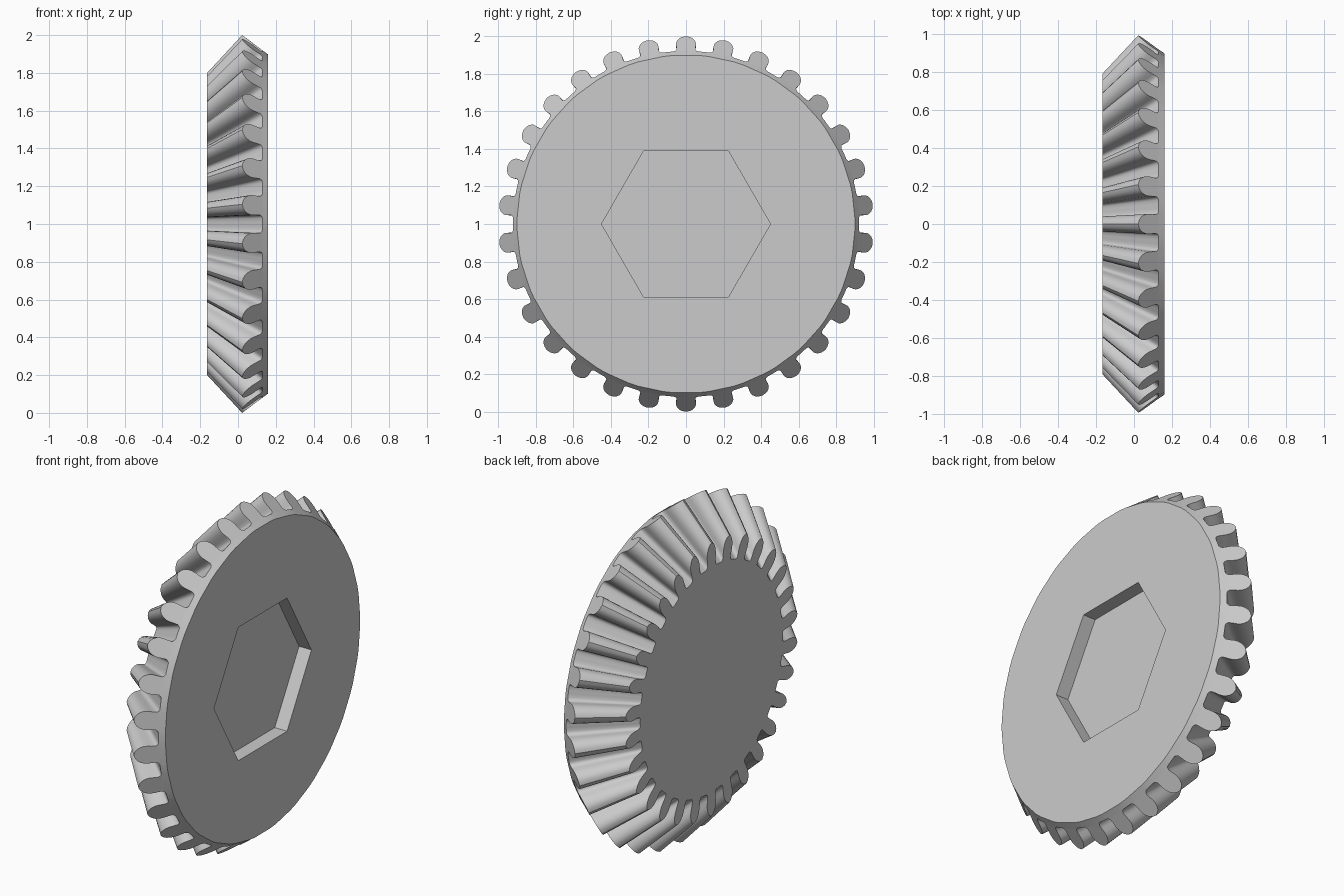
import bpy
import bmesh
from math import sin, cos, pi, radians

old = bpy.data.objects.get("Cube")
if old:
    bpy.data.objects.remove(old, do_unlink=True)

TEETH = 30
FRONT_X, BACK_X = -0.165, 0.16     # the two flat faces
APEX_X = -0.905                    # point where all teeth converge
ROOT, TIP = (0.13, 0.921), (0.022, 1.0)   # (x, radius) on the back cone
FACE_R, HEX_R, HEX_DEPTH = 0.90, 0.45, 0.08

# Half of a tooth outline: (height fraction, half width), root to tip
HALF = [(0, .066), (.04, .056), (.12, .050), (.28, .051), (.45, .053),
        (.6, .052), (.74, .046), (.86, .036), (.95, .021), (1, 0)]
OUTLINE = [(h, -w) for h, w in HALF] + [(h, w) for h, w in reversed(HALF[:-1])]

bm = bmesh.new()


def polar(x, r, a):
    return bm.verts.new((x, r * sin(a), 1 + r * cos(a)))


def pair(h, a):
    """A back cone vertex and its partner on the front face, along a ray to the apex."""
    x = ROOT[0] + (TIP[0] - ROOT[0]) * h
    r = ROOT[1] + (TIP[1] - ROOT[1]) * h
    k = (FRONT_X - APEX_X) / (x - APEX_X)
    return polar(x, r, a), polar(FRONT_X, r * k, a)


# Teeth flanks, tooth ends and the root circle
outline, root = [], []
pitch = 2 * pi / TEETH
base = HALF[0][1] / ROOT[1]
for i in range(TEETH):
    mid = i * pitch
    tooth = []
    for h, w in OUTLINE:
        r = ROOT[1] + (TIP[1] - ROOT[1]) * h
        tooth.append(pair(h, mid + w / r))
    bm.faces.new([p[0] for p in tooth])
    bm.faces.new([p[1] for p in tooth])
    gap = pitch - 2 * base
    valley = [pair(0, mid + base + gap * f) for f in (1 / 3, 2 / 3)]
    outline += tooth + valley
    root += [(tooth[0], mid - base), (tooth[-1], mid + base)]
    root += [(v, mid + base + gap * f) for v, f in zip(valley, (1 / 3, 2 / 3))]

for a, b in zip(outline, outline[1:] + outline[:1]):
    bm.faces.new((a[0], b[0], b[1], a[1]))

# Front disc and back cone band
bm.faces.new([p[1] for p, a in root])
rim = [polar(BACK_X, FACE_R, a) for p, a in root]
n = len(rim)
for i in range(n):
    j = (i + 1) % n
    bm.faces.new((root[i][0][0], root[j][0][0], rim[j], rim[i]))

# Hexagonal recess in the back disc
mouth, floor = [[polar(x, HEX_R, radians(30 + 60 * i)) for i in range(6)]
                for x in (BACK_X, BACK_X - HEX_DEPTH)]
for i in range(6):
    j = (i + 1) % 6
    bm.faces.new((mouth[i], mouth[j], floor[j], floor[i]))
bm.faces.new(floor)
edges = [bm.edges.get((loop[i - 1], loop[i])) for loop in (rim, mouth)
         for i in range(len(loop))]
bmesh.ops.triangle_fill(bm, use_beauty=True, use_dissolve=False, edges=edges)
bmesh.ops.recalc_face_normals(bm, faces=bm.faces)

mesh = bpy.data.meshes.new("bevel_gear")
bm.to_mesh(mesh)
bm.free()
gear = bpy.data.objects.new("bevel_gear", mesh)
bpy.context.collection.objects.link(gear)

# Plain grey metal
grey = bpy.data.materials.new("plain_grey")
grey.use_nodes = True
colour = (0.6, 0.6, 0.6, 1)
grey.diffuse_color = colour
grey.node_tree.nodes["Principled BSDF"].inputs["Base Color"].default_value = colour
mesh.materials.append(grey)

bpy.ops.object.select_all(action='DESELECT')
gear.select_set(True)
bpy.context.view_layer.objects.active = gear
bpy.ops.object.shade_smooth_by_angle(angle=radians(32))
